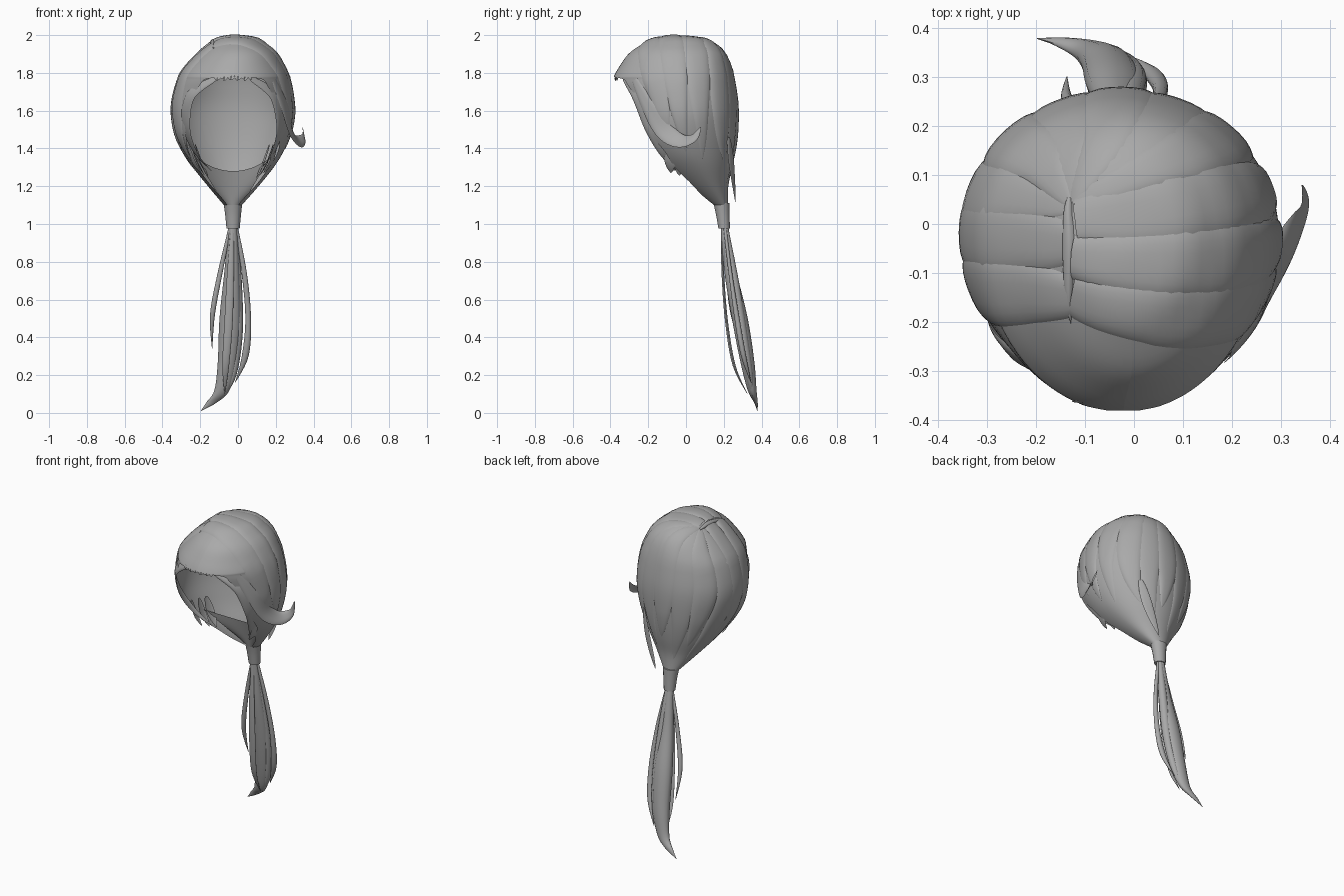
import bpy, math
from math import pi, sin, cos, acos
from mathutils import Vector
from mathutils.bvhtree import BVHTree

hair = bpy.data.materials.new("hair_grey")
hair.diffuse_color = (0.4, 0.4, 0.4, 1)


def make(name, verts, faces, angle=50):
    me = bpy.data.meshes.new(name)
    me.from_pydata(verts, [], faces)
    me.materials.append(hair)
    ob = bpy.data.objects.new(name, me)
    bpy.context.collection.objects.link(ob)
    bpy.ops.object.select_all(action='DESELECT')
    ob.select_set(True)
    bpy.context.view_layer.objects.active = ob
    bpy.ops.object.shade_smooth_by_angle(angle=math.radians(angle))
    return ob


def grid_faces(rows, cols, loop=False):
    n = cols if loop else cols - 1
    return [(i * cols + j, i * cols + (j + 1) % cols,
             (i + 1) * cols + (j + 1) % cols, (i + 1) * cols + j)
            for i in range(rows - 1) for j in range(n)]


def smooth(pts, steps):
    """Catmull-Rom through tuples of any length."""
    p = [pts[0]] + list(pts) + [pts[-1]]
    out = []
    for i in range(1, len(p) - 2):
        for s in range(steps):
            t = s / steps
            out.append(tuple(0.5 * (2 * b + (c - a) * t + (2 * a - 5 * b + 4 * c - d) * t * t
                                    + (3 * b - a - 3 * c + d) * t ** 3)
                             for a, b, c, d in zip(*p[i - 1:i + 3])))
    return out + [tuple(pts[-1])]


# Cap profile: height, left, right, front, back, front edge of the side hair
ROWS = [
    (1.994, -0.03, -0.01, -0.07, -0.05, -9), (1.98, -0.11, 0.10, -0.17, 0.09, -9),
    (1.947, -0.165, 0.155, -0.24, 0.165, -9), (1.90, -0.22, 0.21, -0.305, 0.21, -9),
    (1.83, -0.285, 0.25, -0.355, 0.24, -9), (1.785, -0.315, 0.272, -0.38, 0.253, -9),
    (1.768, -0.32, 0.275, -0.383, 0.255, -0.335), (1.73, -0.333, 0.285, -0.375, 0.262, -0.305),
    (1.65, -0.352, 0.297, -0.35, 0.273, -0.25), (1.57, -0.354, 0.30, -0.33, 0.276, -0.205),
    (1.47, -0.335, 0.282, -0.30, 0.272, -0.18), (1.38, -0.295, 0.245, -0.25, 0.263, -0.11),
    (1.30, -0.245, 0.195, -0.18, 0.25, -0.06), (1.20, -0.165, 0.115, -0.03, 0.23, 0.04),
    (1.10, -0.075, 0.02, 0.14, 0.222, 0.15)]


def centre_y(z):
    return -0.02 + 0.21 * max(0, (1.45 - z) / 0.35) ** 1.3 if z < 1.45 else -0.02


rows = []
for z, l, r, f, b, e in ROWS:
    yc = centre_y(z) if z < 1.985 else -0.06
    inset = 0.006 if 1.15 < z < 1.95 else 0
    rows.append((z, l + inset, r - inset, f, b - inset, yc, acos(max(-1, min(1, (e - yc) / (yc - f))))))
rows = smooth(rows, 4)
N = 65
verts = []
for z, l, r, f, b, yc, lim in rows:
    lim = min(lim, pi)
    for j in range(N):
        t = lim * (2 * j / (N - 1) - 1)
        c = cos(t)
        verts.append(Vector(((l + r) / 2 + (r - l) / 2 * sin(t),
                             yc + c * ((b - yc) if c > 0 else (yc - f)), z)))
faces = grid_faces(len(rows), N) + [tuple(range(N - 1))]
make("hair_cap", verts, faces, 85)
surface = BVHTree.FromPolygons(verts, faces)


def lock(name, pts, width, snap=True, bulge=0.008, root=0.35, steps=7, peak=0.45, lift=0):
    """Raised ribbon, narrow at the root and pointed at the tip; lift tilts it upward."""
    path = [Vector(p) for p in smooth(pts, steps)]
    n, U, vs = len(path), 11, []
    for i, p in enumerate(path):
        s = i / (n - 1)
        if s < peak:
            w = root + (1 - root) * sin(s / peak * pi / 2)
        else:
            w = max(0.01, cos((s - peak) / (1 - peak) * pi / 2))
        tan = (path[min(i + 1, n - 1)] - path[max(i - 1, 0)]).normalized()
        out = Vector((p.x + 0.03, p.y + 0.02, max(0, p.z - 1.6))).normalized()
        out = (out + Vector((0, 0, lift * s))).normalized()
        if snap:
            p = surface.find_nearest(p)[0]
        side = tan.cross(out).normalized()
        for k in range(U):
            u = sin(pi / 2 * (2 * k / (U - 1) - 1))
            q = p + side * (u * w * width)
            h = bulge * min(1, 1.6 * w) * (1 - u ** 4)
            if snap:
                hit, nor = surface.find_nearest(q)[:2]
                if nor.dot(out) < 0:
                    nor = -nor
                q = hit + nor * (0.001 + h)
            else:
                q = q + out * h
            vs.append(q)
    return make(name, vs, grid_faces(n, U))


# Back locks fanning from the crown, ending in staggered points
BACK = [((-0.13, 0.03, 1.96), (-0.27, 0.06, 1.82), (-0.335, 0.06, 1.62), (-0.27, 0.12, 1.40), (-0.13, 0.19, 1.17)),
        ((-0.13, 0.04, 1.96), (-0.20, 0.14, 1.86), (-0.26, 0.18, 1.65), (-0.22, 0.20, 1.45), (-0.15, 0.20, 1.28)),
        ((-0.125, 0.045, 1.96), (-0.13, 0.17, 1.88), (-0.15, 0.25, 1.65), (-0.13, 0.25, 1.42), (-0.07, 0.24, 1.18)),
        ((-0.12, 0.045, 1.96), (-0.05, 0.17, 1.90), (-0.03, 0.27, 1.65), (-0.02, 0.27, 1.48), (0.00, 0.25, 1.32)),
        ((-0.12, 0.045, 1.96), (0.03, 0.16, 1.91), (0.09, 0.25, 1.66), (0.09, 0.25, 1.46), (0.05, 0.25, 1.20)),
        ((-0.12, 0.04, 1.96), (0.09, 0.13, 1.91), (0.19, 0.19, 1.68), (0.18, 0.20, 1.48), (0.12, 0.21, 1.32))]
for i, p in enumerate(BACK):
    lock(f"back_lock_{i + 1}", p, 0.078, bulge=0.006 + 0.003 * (i % 2), root=0.12)

# Swept locks leaving the parting towards each side
SWEEP = [((-0.13, -0.15, 1.96), (0.05, -0.18, 1.95), (0.20, -0.17, 1.83), (0.27, -0.13, 1.62), (0.27, -0.10, 1.45)),
         ((-0.13, -0.07, 1.98), (0.05, -0.08, 1.98), (0.21, -0.07, 1.87), (0.30, -0.04, 1.62), (0.25, 0.00, 1.38)),
         ((-0.12, 0.01, 1.98), (0.05, 0.03, 1.98), (0.21, 0.06, 1.86), (0.28, 0.08, 1.62), (0.22, 0.09, 1.34)),
         ((-0.14, -0.15, 1.96), (-0.24, -0.14, 1.86), (-0.31, -0.13, 1.68), (-0.31, -0.12, 1.50), (-0.24, -0.05, 1.32)),
         ((-0.14, -0.04, 1.96), (-0.25, -0.03, 1.86), (-0.34, -0.02, 1.66), (-0.32, 0.00, 1.48), (-0.22, 0.06, 1.28))]
for i, p in enumerate(SWEEP):
    lock(f"swept_lock_{i + 1}", p, 0.075, bulge=0.007 + 0.002 * (i % 2), root=0.6)

# Raised ridge along the parting
lock("parting_ridge", [(-0.125, 0.05, 1.95), (-0.13, -0.06, 1.96), (-0.137, -0.21, 1.94)], 0.014, bulge=0.009)

# Ragged fringe tips along the brim
for i in range(11):
    x = -0.12 + 0.018 * i
    y = -0.38 + 1.6 * (x + 0.03) ** 2
    lock(f"fringe_tip_{i + 1}", [(x, y + 0.008, 1.785), (x + 0.003, y + 0.004, 1.775),
                                 (x + 0.01 * (-1) ** i, y + 0.006, 1.757 + 0.005 * (i % 3))],
         0.009, snap=False, bulge=0.001, steps=3)

# Locks framing the face, ending in ragged tips
lock("face_lock_left", [(-0.12, -0.325, 1.77), (-0.25, -0.26, 1.68), (-0.275, -0.19, 1.52),
                        (-0.225, -0.12, 1.38), (-0.14, -0.06, 1.28)], 0.04, snap=False)
lock("face_lock_right", [(0.07, -0.325, 1.77), (0.19, -0.26, 1.68), (0.225, -0.19, 1.52),
                         (0.185, -0.12, 1.38), (0.11, -0.05, 1.28)], 0.04, snap=False)
for sx, label in ((-1, "left"), (1, "right")):
    for k in range(3):
        lock(f"side_tip_{label}_{k + 1}",
             [(-0.03 + sx * (0.235 - 0.02 * k), -0.09 + 0.045 * k, 1.42),
              (-0.03 + sx * (0.205 - 0.02 * k), -0.085 + 0.045 * k, 1.33),
              (-0.03 + sx * (0.165 - 0.02 * k), -0.08 + 0.045 * k, 1.27 - 0.015 * k)],
             0.03, snap=False, bulge=0.004)

# Long side lock with a curled tip
lock("curled_lock", [(0.19, -0.27, 1.76), (0.25, -0.19, 1.61), (0.28, -0.11, 1.49),
                     (0.315, -0.03, 1.44), (0.345, 0.04, 1.455), (0.342, 0.08, 1.515)],
     0.05, snap=False, peak=0.35, lift=0.9)
# Loose strand behind the nape
lock("nape_strand", [(0.14, 0.225, 1.46), (0.10, 0.243, 1.30), (0.03, 0.262, 1.11)], 0.03, snap=False, bulge=0.005)

# Nape panel closing the cap below the face opening
R, C, nape = 9, 17, []
for i in range(R):
    s = i / (R - 1)
    for j in range(C):
        u = 2 * j / (C - 1) - 1
        top = Vector((-0.025 + 0.195 * u, 0.09 - 0.12 * u * u, 1.28 + 0.07 * u * u))
        low = Vector((-0.027 + 0.046 * u, 0.145 + 0.03 * u * u, 1.10))
        nape.append(top.lerp(low, s))
make("nape_panel", nape, grid_faces(R, C))


def tube(name, pts, steps=6, sides=14):
    """Closed tube: points are x, y, z, radius in x, radius in y."""
    path = smooth(pts, steps)
    vs = [(x + max(a, 0.001) * cos(2 * pi * k / sides), y + max(b, 0.001) * sin(2 * pi * k / sides), z)
          for x, y, z, a, b in path for k in range(sides)]
    n = len(path)
    return make(name, vs, grid_faces(n, sides, True)
                + [tuple(range(sides)), tuple(range((n - 1) * sides, n * sides))])


# Hair tie
tube("hair_tie", [(-0.027, 0.188, 1.11, 0.05, 0.044), (-0.026, 0.195, 1.05, 0.042, 0.037),
                  (-0.026, 0.202, 0.975, 0.035, 0.031)])
# Ponytail body and its thinner strands
tube("ponytail", [(-0.028, 0.202, 1.0, 0.022, 0.02), (-0.032, 0.235, 0.75, 0.04, 0.033),
                  (-0.04, 0.285, 0.5, 0.058, 0.043), (-0.055, 0.325, 0.27, 0.052, 0.038),
                  (-0.085, 0.35, 0.12, 0.04, 0.024), (-0.14, 0.37, 0.055, 0.028, 0.01),
                  (-0.197, 0.378, 0.01, 0.001, 0.001)])
tube("ponytail_inner", [(-0.02, 0.205, 1.0, 0.015, 0.015), (-0.005, 0.255, 0.7, 0.025, 0.025),
                        (0.0, 0.30, 0.42, 0.025, 0.025), (-0.03, 0.335, 0.2, 0.022, 0.02),
                        (-0.07, 0.35, 0.09, 0.002, 0.002)])
tube("ponytail_strand_left", [(-0.04, 0.20, 0.99, 0.008, 0.008), (-0.095, 0.22, 0.74, 0.013, 0.010),
                              (-0.135, 0.25, 0.52, 0.013, 0.014), (-0.137, 0.30, 0.34, 0.001, 0.001)])
tube("ponytail_strand_right", [(-0.01, 0.205, 0.99, 0.008, 0.008), (0.033, 0.235, 0.74, 0.014, 0.010),
                               (0.054, 0.27, 0.5, 0.015, 0.014), (0.038, 0.305, 0.3, 0.018, 0.014),
                               (-0.015, 0.345, 0.16, 0.001, 0.001)])
tube("ponytail_strand_front", [(-0.03, 0.19, 0.99, 0.008, 0.006), (-0.04, 0.195, 0.74, 0.018, 0.007),
                               (-0.05, 0.215, 0.48, 0.022, 0.008), (-0.065, 0.255, 0.25, 0.018, 0.008),
                               (-0.07, 0.325, 0.10, 0.001, 0.001)])
